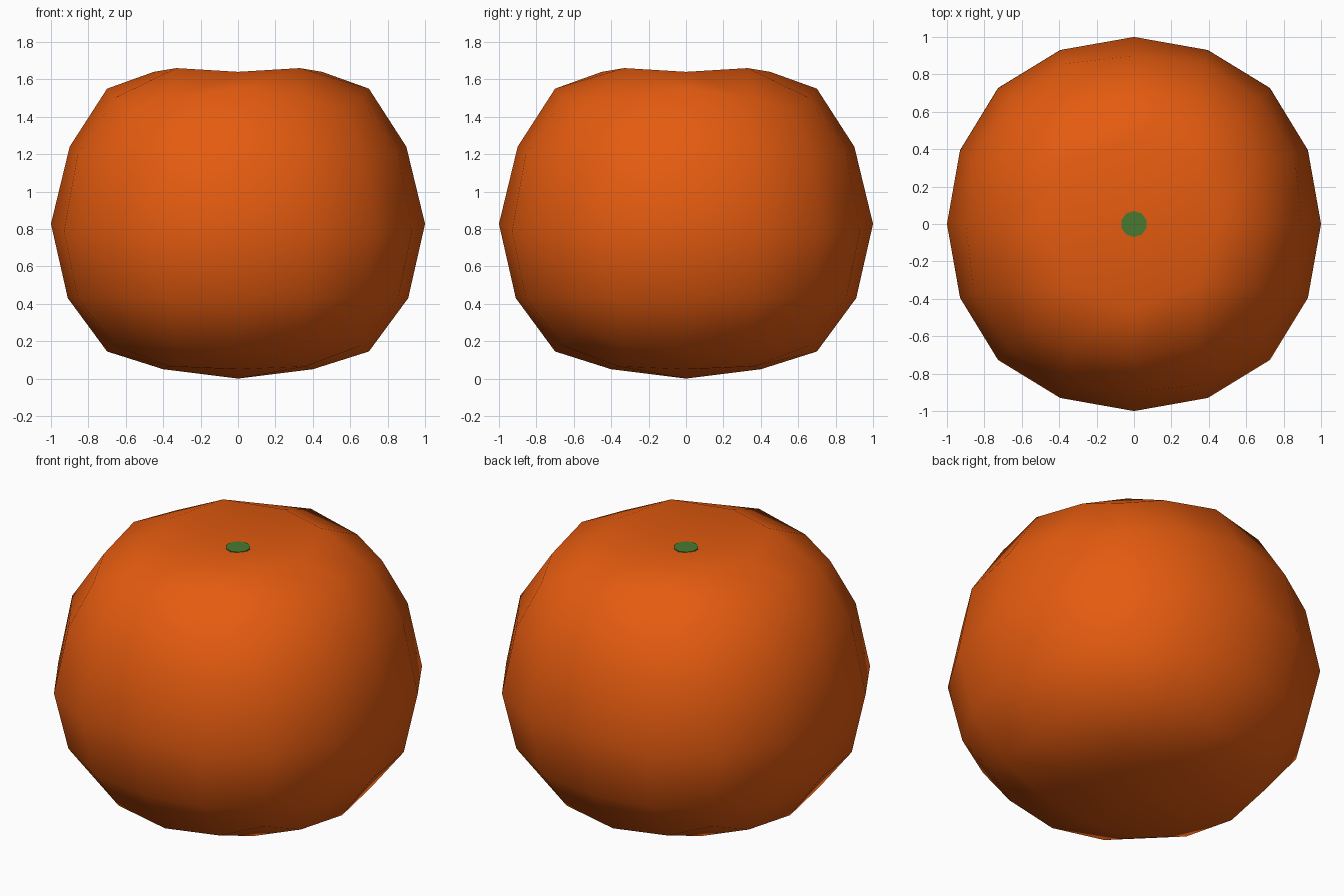
import bpy
from math import copysign
from mathutils import Vector

if "Cube" in bpy.data.objects:
    bpy.data.objects.remove(bpy.data.objects["Cube"])


def material(name, color):
    m = bpy.data.materials.new(name)
    m.diffuse_color = (*color, 1.0)
    m.use_nodes = True
    m.node_tree.nodes["Principled BSDF"].inputs["Base Color"].default_value = m.diffuse_color
    return m


orange = material("orange_peel", (0.78, 0.105, 0.005))
green = material("stem_green", (0.065, 0.195, 0.03))

# One eighth of the fruit (larger side, smaller side, height); the rest mirrors
PROFILE = [Vector(p) for p in (
    (0, 0, 1.57), (0.45, 0, 1.64), (0.33, 0.33, 1.66),             # top dimple
    (0.70, 0, 1.55), (0.66, 0.34, 1.50), (0.57, 0.57, 1.436),      # shoulder
    (0.90, 0, 1.24), (0.857, 0.366, 1.20), (0.67, 0.67, 1.169),
    (1.00, 0, 0.827), (0.93, 0.395, 0.79), (0.727, 0.727, 0.78),   # middle
    (0.91, 0, 0.43), (0.857, 0.366, 0.43), (0.67, 0.67, 0.438),
    (0.70, 0, 0.145), (0.66, 0.34, 0.177), (0.57, 0.57, 0.26),     # underside
    (0.40, 0, 0.05), (0.36, 0.36, 0.065), (0, 0, 0),
)]

# Fruit body: cube subdivided to a ball, then fitted to the profile
bpy.ops.mesh.primitive_cube_add(size=2)
fruit = bpy.context.object
fruit.name = "fruit_body"
sub = fruit.modifiers.new("round", 'SUBSURF')
sub.levels = 2
bpy.ops.object.modifier_apply(modifier=sub.name)
for v in fruit.data.vertices:
    p = v.co.normalized()
    ax, ay = abs(p.x), abs(p.y)
    folded = Vector((max(ax, ay), min(ax, ay), p.z + 0.83))
    a, b, z = min(PROFILE, key=lambda t: (t - folded).length)
    x, y = (a, b) if ax >= ay else (b, a)
    v.co = (copysign(x, p.x), copysign(y, p.y), z)
fruit.data.materials.append(orange)
fruit.data.shade_smooth()

# Stem button sunk in the dimple
bpy.ops.mesh.primitive_cylinder_add(vertices=10, radius=0.07, depth=0.06,
                                    location=(0, 0, 1.557))
stem = bpy.context.object
stem.name = "stem_button"
stem.data.materials.append(green)
bpy.ops.object.shade_smooth_by_angle()
